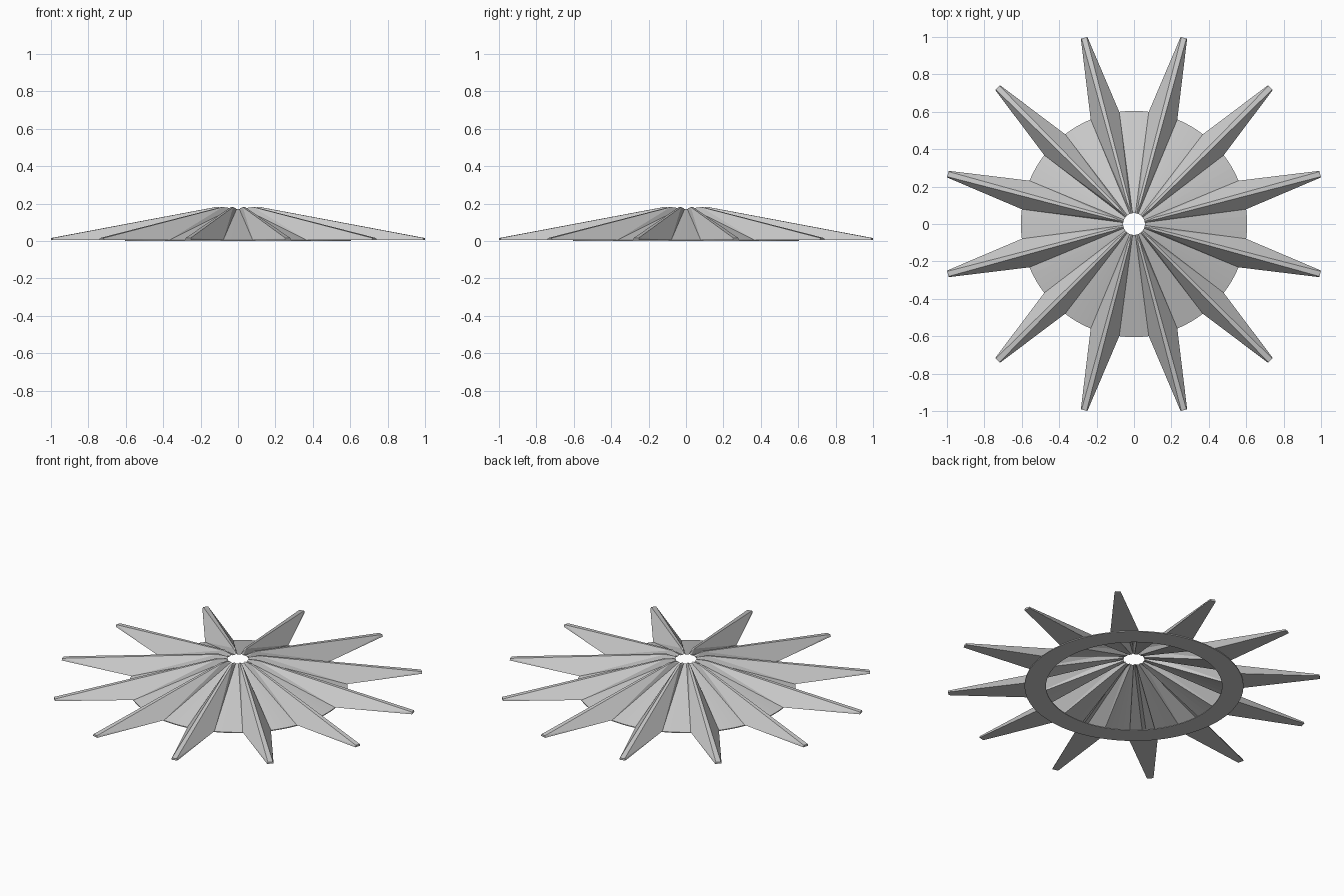
import bpy, bmesh
from math import sin, cos, radians

if "Cube" in bpy.data.objects:
    bpy.data.objects.remove(bpy.data.objects["Cube"])

N = 12               # number of rays
HALF = 7.5           # half angle of a ray at its foot, degrees
R_RIM, R_HOLE, R_TIP = 0.605, 0.058, 1.0305
Z_FOOT, Z_HOLE, Z_RIDGE = 0.005, 0.17, 0.182


def make_object(name, bm):
    bmesh.ops.remove_doubles(bm, verts=bm.verts, dist=1e-5)
    bmesh.ops.recalc_face_normals(bm, faces=bm.faces)
    mesh = bpy.data.meshes.new(name)
    bm.to_mesh(mesh)
    bm.free()
    obj = bpy.data.objects.new(name, mesh)
    bpy.context.collection.objects.link(obj)
    return obj


def polar(r, deg, z):
    a = radians(deg)
    return (r * cos(a), r * sin(a), z)


def add_face(bm, pts):
    bm.faces.new([bm.verts.new(p) for p in pts])


# Folded star shell: raised rays alternating with sloping cone panels
bm = bmesh.new()
for i in range(N):
    mid = 15 + 30 * i
    a = radians(mid)

    def local(r, side, z):
        return (r * cos(a) - side * sin(a), r * sin(a) + side * cos(a), z)

    tip_low = [local(R_TIP, s * 0.018, Z_FOOT) for s in (-1, 1)]
    tip_top = [local(R_TIP, s * 0.014, 0.016) for s in (-1, 1)]
    ridge = [local(0.12, s * 0.006, Z_RIDGE) for s in (-1, 1)]
    notch = [polar(R_RIM, mid + s * HALF, Z_FOOT) for s in (-1, 1)]
    hub = [polar(R_HOLE, mid + s * HALF, Z_HOLE) for s in (-1, 1)]
    hub_mid = polar(R_HOLE, mid, Z_HOLE + 0.006)

    # ray: flat crest, blunt tip, sloping flanks, inner end
    add_face(bm, [tip_top[0], tip_top[1], ridge[1], ridge[0]])
    add_face(bm, [tip_low[0], tip_low[1], tip_top[1], tip_top[0]])
    for k in (0, 1):
        add_face(bm, [tip_low[k], tip_top[k], notch[k]])
        add_face(bm, [tip_top[k], ridge[k], notch[k]])
        add_face(bm, [ridge[k], hub[k], notch[k]])
        add_face(bm, [ridge[k], hub[k], hub_mid])
    add_face(bm, [ridge[0], ridge[1], hub_mid])
    # flat underside of the ray
    add_face(bm, [notch[0], tip_low[0], tip_low[1], notch[1]])

    # cone panel to the next ray
    steps = 4
    for j in range(steps):
        a0 = mid + HALF + 15 * j / steps
        a1 = mid + HALF + 15 * (j + 1) / steps
        add_face(bm, [polar(R_RIM, a0, Z_FOOT), polar(R_RIM, a1, Z_FOOT),
                      polar(R_HOLE, a1, Z_HOLE), polar(R_HOLE, a0, Z_HOLE)])
make_object("star_shell", bm)

# Thin flat ring under the shell
bm = bmesh.new()
SEG = 96
profile = [(0.487, Z_FOOT), (0.487, 0), (R_RIM, 0), (R_RIM, Z_FOOT)]
for i in range(SEG):
    a0, a1 = 360 * i / SEG, 360 * (i + 1) / SEG
    for (r0, z0), (r1, z1) in zip(profile, profile[1:]):
        add_face(bm, [polar(r0, a0, z0), polar(r1, a0, z1),
                      polar(r1, a1, z1), polar(r0, a1, z0)])
make_object("base_ring", bm)
